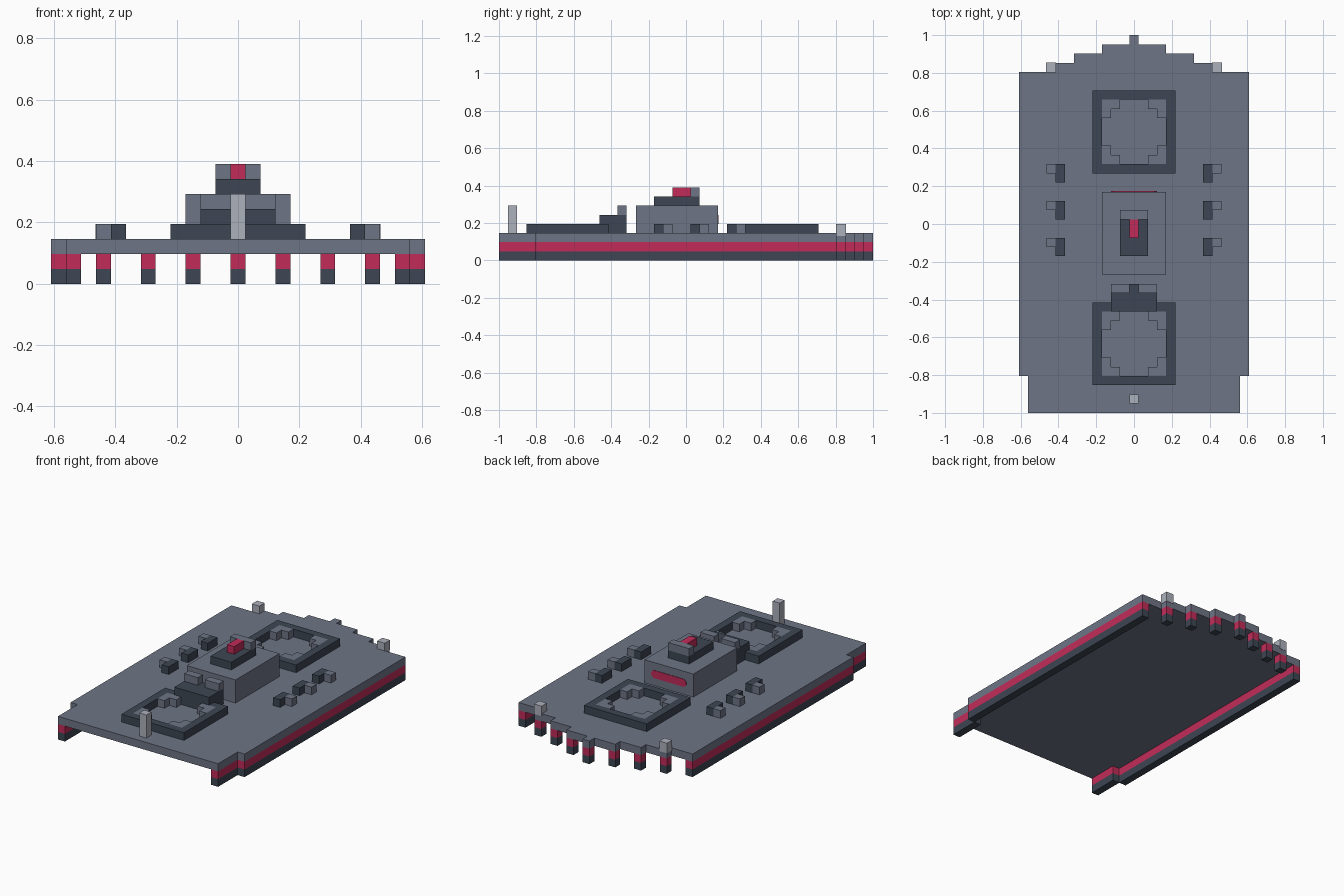
import bpy, bmesh
from mathutils import Vector

if "Cube" in bpy.data.objects:
    bpy.data.objects.remove(bpy.data.objects["Cube"], do_unlink=True)

U = 2 / 41  # size of one building block


def material(name, hex_code):
    srgb = [int(hex_code[n:n + 2], 16) / 255 for n in (0, 2, 4)]
    col = [c / 12.92 if c <= 0.04045 else ((c + 0.055) / 1.055) ** 2.4 for c in srgb] + [1]
    m = bpy.data.materials.new(name)
    m.use_nodes = True
    m.diffuse_color = col
    m.node_tree.nodes["Principled BSDF"].inputs["Base Color"].default_value = col
    return m


GREY = material("slate grey", "6E7586")
DARK = material("dark slate", "3D4653")
RED = material("crimson", "C12C59")
LIGHT = material("light grey", "ACB1BC")


def finish(name, bm, mat):
    bmesh.ops.recalc_face_normals(bm, faces=bm.faces)
    me = bpy.data.meshes.new(name)
    bm.to_mesh(me)
    bm.free()
    me.materials.append(mat)
    ob = bpy.data.objects.new(name, me)
    bpy.context.collection.objects.link(ob)
    return ob


def blocks(name, mat, boxes, mirror=False, grow=0.0):
    """Boxes given as inclusive block ranges (x0, x1, y0, y1, z0, z1)."""
    bm = bmesh.new()
    if mirror:
        boxes = boxes + [(-b[1], -b[0], *b[2:]) for b in boxes]
    for x0, x1, y0, y1, z0, z1 in boxes:
        lo = Vector((x0 - 0.5, y0 - 0.5, z0)) * U
        hi = Vector((x1 + 0.5, y1 + 0.5, z1 + 1)) * U
        vs = bmesh.ops.create_cube(bm, size=1)["verts"]
        for v in vs:
            v.co = Vector((lo[a] + (v.co[a] + 0.5) * (hi[a] - lo[a]) for a in range(3)))
            for a in (0, 1):  # tiny outset against coincident faces
                v.co[a] += grow if v.co[a] > (lo[a] + hi[a]) / 2 else -grow
    return finish(name, bm, mat)


def prism(name, mat, points, depth):
    bm = bmesh.new()
    face = bm.faces.new([bm.verts.new(p) for p in points])
    ext = bmesh.ops.extrude_face_region(bm, geom=[face])["geom"]
    bmesh.ops.translate(bm, vec=depth, verts=[g for g in ext if isinstance(g, bmesh.types.BMVert)])
    return finish(name, bm, mat)


# deck: stepped outline, right half mirrored to the left
half = [(11.5, -20.5), (11.5, -16.5), (12.5, -16.5), (12.5, 16.5), (9.5, 16.5), (9.5, 17.5),
        (6.5, 17.5), (6.5, 18.5), (3.5, 18.5), (3.5, 19.5), (0.5, 19.5), (0.5, 20.5)]
outline = half + [(-x, y) for x, y in reversed(half)]
prism("deck", GREY, [(x * U, y * U, 2 * U) for x, y in outline], (0, 0, U))

# side skirts and stern posts in two colour bands
for k, mat, band in ((0, DARK, "lower"), (1, RED, "upper")):
    blocks(f"side_skirts_{band}", mat,
           [(12, 12, -16, 16, k, k), (11, 11, -20, -17, k, k)], mirror=True)
    blocks(f"stern_posts_{band}", mat,
           [(s * x, s * x, y, y, k, k) for x, y in ((3, 19), (6, 18), (9, 17)) for s in (-1, 1)]
           + [(0, 0, 20, 20, k, k)])

# square rings with stepped inner corners
for name, cy in (("front", -13), ("rear", 10)):
    blocks(f"{name}_ring", DARK,
           [(-4, 4, cy - 4, cy - 4, 3, 3), (-4, 4, cy + 4, cy + 4, 3, 3),
            (-4, -4, cy - 3, cy + 3, 3, 3), (4, 4, cy - 3, cy + 3, 3, 3)])
    blocks(f"{name}_ring_corners", GREY,
           [b for s in (-1, 1) for b in ((2, 3, cy + 3 * s, cy + 3 * s, 3, 3),
                                         (3, 3, cy + 2 * s, cy + 2 * s, 3, 3))], mirror=True)

# raised block behind the front ring, with a notched parapet
blocks("front_block", DARK, [(-2, 2, -8, -7, 3, 3), (-2, 2, -9, -7, 4, 4)])
blocks("front_parapet", GREY, [(1, 2, -7, -7, 5, 5)], mirror=True)

# central cabin and its top
blocks("cabin", GREY, [(-3, 3, -5, 3, 3, 5)])
blocks("cabin_roof", DARK, [(-1, 1, -3, 1, 6, 6)])
blocks("roof_rear_wall", GREY, [(-1, 1, 1, 1, 7, 7)])
blocks("roof_beacon", RED, [(0, 0, -1, 0, 7, 7)])

# red panel with clipped corners on the cabin's back
w, h, c = 2.5, 0.5, 0.3
panel = [(-w + c, -h), (w - c, -h), (w, -h + c), (w, h - c),
         (w - c, h), (-w + c, h), (-w, h - c), (-w, -h + c)]
prism("cabin_rear_panel", RED, [(x * U, 3.5 * U, (z + 4.5) * U) for x, z in panel], (0, 0.003, 0))

# three small mounts along each side
rows = (6, 2, -2)
blocks("side_mounts", DARK, [(8, 8, y - 1, y, 3, 3) for y in rows], mirror=True)
blocks("side_mount_tips", GREY, [(9, 9, y, y, 3, 3) for y in rows], mirror=True)

# mast and stern lamps
blocks("bow_mast", LIGHT, [(0, 0, -19, -19, 3, 5)])
blocks("stern_lamps", LIGHT, [(9, 9, 17, 17, 2.7, 3)], mirror=True, grow=0.002)
